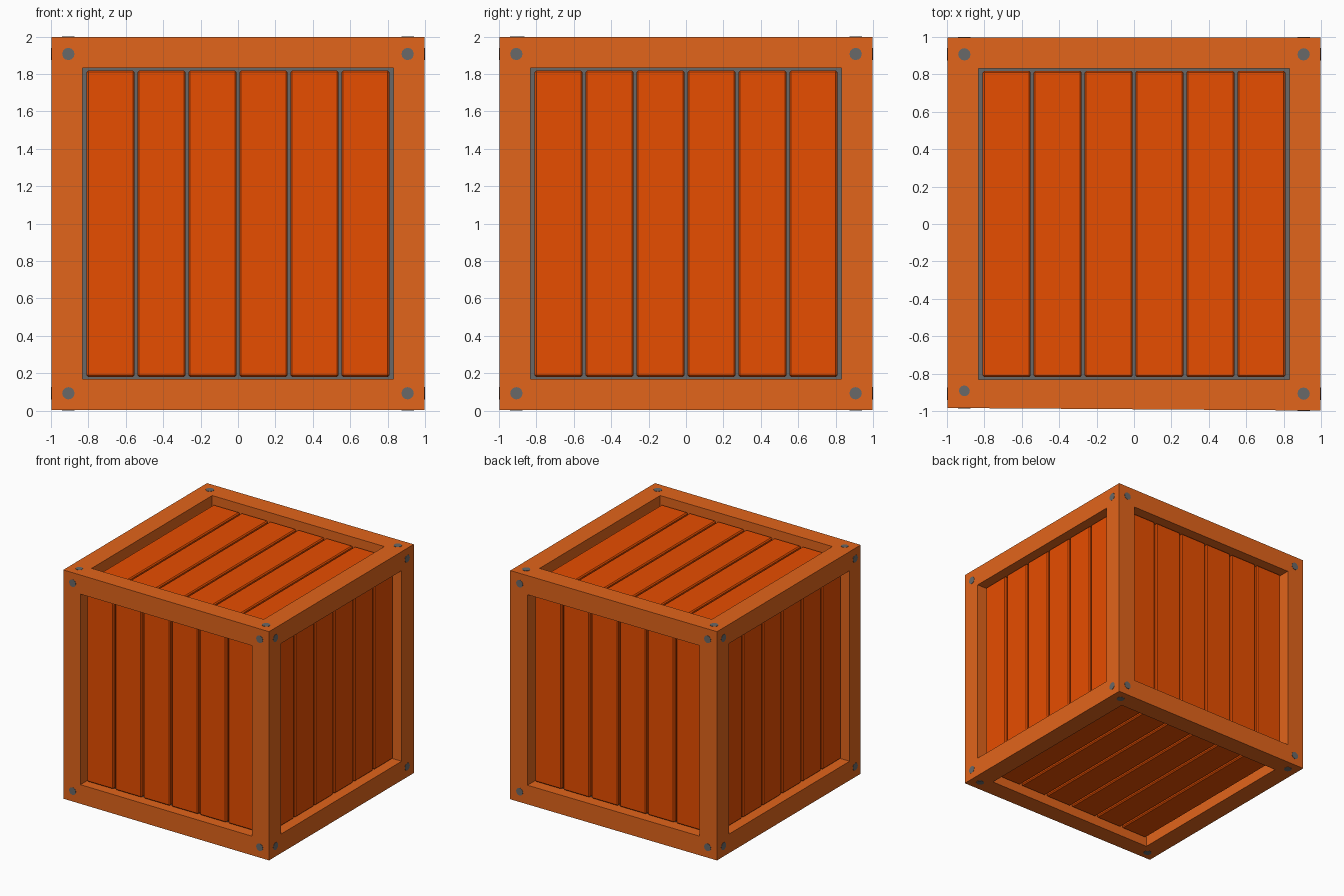
import bpy, bmesh
from math import pi
from mathutils import Matrix

cube = bpy.data.objects.get("Cube")
if cube:
    bpy.data.objects.remove(cube, do_unlink=True)

HALF = 0.9975     # half size of the frame
WINDOW = 0.831    # half size of each opening
RECESS = 0.11     # depth of each opening
PITCH = 0.2725    # plank spacing


def material(name, rgb):
    m = bpy.data.materials.new(name)
    m.use_nodes = True
    m.diffuse_color = (*rgb, 1)
    m.node_tree.nodes["Principled BSDF"].inputs["Base Color"].default_value = (*rgb, 1)
    return m


light_wood = material("light orange wood", (0.76, 0.129, 0.011))
dark_wood = material("deep orange wood", (0.8, 0.075, 0.0))
metal = material("grey metal", (0.14, 0.14, 0.14))


def finish(bm, name, *mats):
    # The front side is slightly out of square
    for v in bm.verts:
        if v.co.y < -0.95:
            v.co.y += 0.007 * (1 - v.co.x)
    mesh = bpy.data.meshes.new(name)
    bm.to_mesh(mesh)
    bm.free()
    for m in mats:
        mesh.materials.append(m)
    ob = bpy.data.objects.new(name, mesh)
    bpy.context.collection.objects.link(ob)
    return ob


# Each side's turn from the top: local z points outward, local y runs along the planks
upright = Matrix.Rotation(pi / 2, 4, "X")
sides = {"top": Matrix.Identity(4), "bottom": Matrix.Rotation(pi, 4, "Y")}
for i, name in enumerate(("front", "left", "back", "right")):
    sides[name] = Matrix.Rotation(i * pi / 2, 4, "Z") @ upright
lift = Matrix.Translation((0, 0, 1))

# Frame: a box with a recessed opening on every side and a grey backing
bm = bmesh.new()
bmesh.ops.create_cube(bm, size=2 * HALF)
panels = bm.faces[:]
bmesh.ops.inset_individual(bm, faces=panels, thickness=HALF - WINDOW, use_even_offset=True)
bmesh.ops.inset_individual(bm, faces=panels, thickness=0, depth=-RECESS)
for f in panels:
    f.material_index = 1
frame = finish(bm, "frame", light_wood, metal)
frame.matrix_world = lift

for side, turn in sides.items():
    # Planks: six bevelled boards inside the opening
    bm = bmesh.new()
    for i in range(6):
        place = Matrix.Translation(((i - 2.5) * PITCH, 0, 0.9))
        size = Matrix.Diagonal((PITCH - 0.016, 1.638, 0.06, 1))
        bmesh.ops.create_cube(bm, size=1, matrix=turn @ place @ size)
    bmesh.ops.bevel(bm, geom=bm.edges[:], offset=0.009, segments=1, affect="EDGES")
    finish(bm, side + "_planks", dark_wood).matrix_world = lift

    # Bolts: a flat round head in each corner
    bm = bmesh.new()
    for x in (-0.907, 0.907):
        for y in (-0.907, 0.907):
            # One head follows the out-of-square corner
            tight = side == "top" and x < 0 and y < 0
            radius = 0.029 if tight else 0.033
            place = Matrix.Translation((x, y + 0.015 * tight, HALF - 0.0075))
            bmesh.ops.create_cone(bm, cap_ends=True, segments=12, radius1=radius,
                                  radius2=radius, depth=0.02, matrix=turn @ place)
    finish(bm, side + "_bolts", metal).matrix_world = lift
